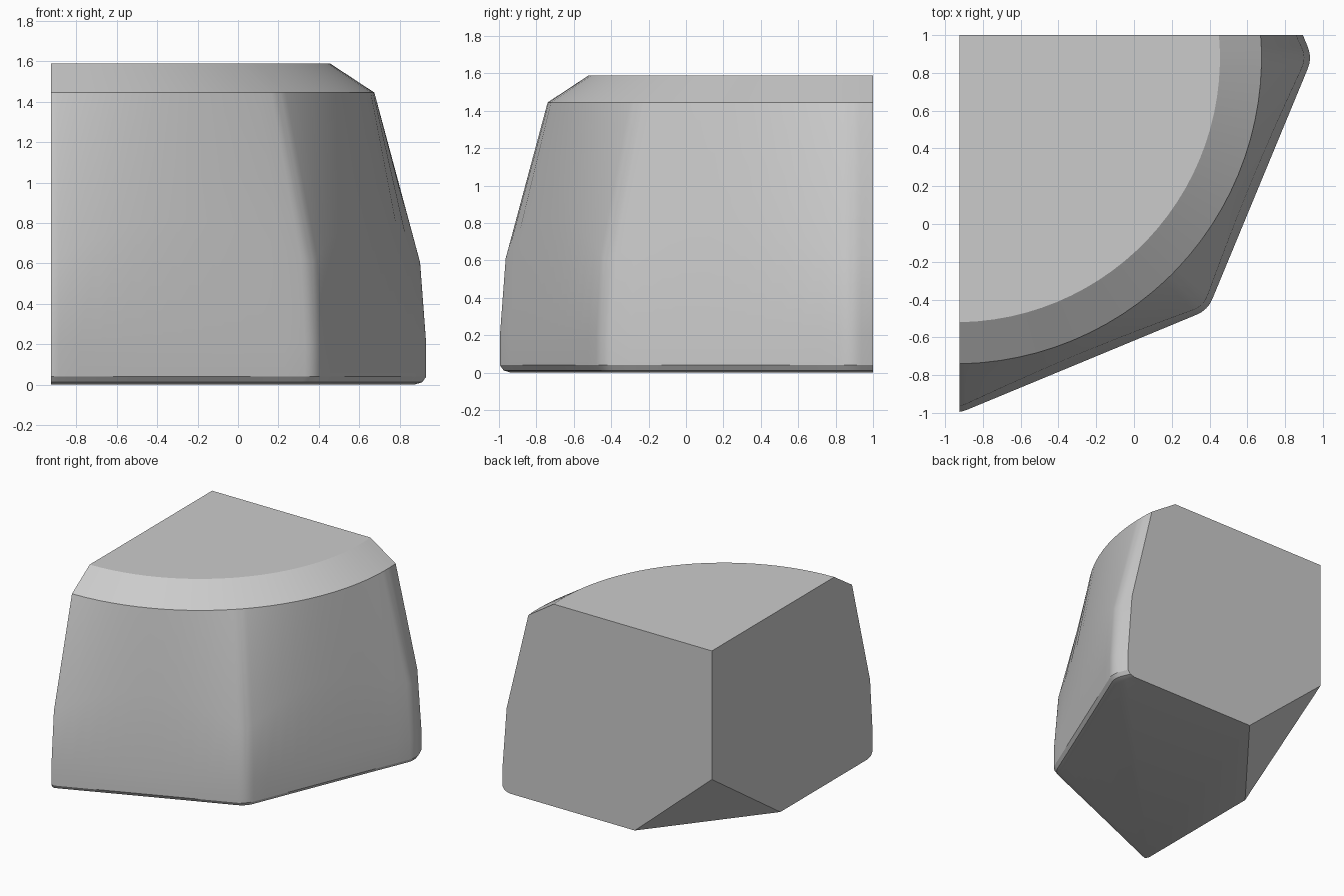
import bpy
import bmesh
import math
from mathutils import Vector

cube = bpy.data.objects.get("Cube")
if cube:
    bpy.data.objects.remove(cube)

AXIS = Vector((-0.945, 0.88, 0))   # axis of the eight-sided body
APOTHEM = 1.745
FILLET = 0.15                      # rounding of the upright corners
HALF = math.pi / 8


def octagon_radius(a):
    """Radius of the rounded octagon at angle a from a face centre."""
    corner = APOTHEM / math.cos(HALF)
    d = corner - FILLET / math.cos(HALF)
    b = HALF - abs(a)
    tangent = math.atan2(FILLET * math.sin(HALF), d + FILLET * math.cos(HALF))
    if b < tangent:
        return d * math.cos(b) + math.sqrt(FILLET ** 2 - (d * math.sin(b)) ** 2)
    return APOTHEM / math.cos(a)


def section(a):
    """Upright profile (radius, height), from the base to the round top."""
    r = octagon_radius(a)
    u = abs(math.tan(a) / math.tan(HALF))
    crease = 0.82 - 0.22 * u ** 1.8
    return [(r - 0.06, 0), (r - 0.02, 0.012), (r, 0.04), (r, 0.2),
            (r - 0.075 * (crease - 0.2), crease), (1.62, 1.445), (1.4, 1.59)]


# Loft the profile around the axis
half_steps = [0, 3.5, 7, 10.5, 14, 17.5, 20.7, 21.4, 22]
offsets = [-22.5] + [-s for s in half_steps[:0:-1]] + half_steps
bm = bmesh.new()
columns = []
for face in range(8):
    for off in offsets:
        a = math.radians(off)
        t = math.radians(22.5 + 45 * face) + a
        ray = Vector((math.cos(t), math.sin(t), 0))
        columns.append([bm.verts.new(AXIS + ray * r + Vector((0, 0, z)))
                        for r, z in section(a)])
for i, col in enumerate(columns):
    nxt = columns[(i + 1) % len(columns)]
    for k in range(len(col) - 1):
        bm.faces.new((col[k], nxt[k], nxt[k + 1], col[k + 1]))
bm.faces.new([c[-1] for c in columns])
bm.faces.new([c[0] for c in reversed(columns)])


def slice_off(point, normal):
    """Remove everything on the normal side of a plane and cap the cut."""
    res = bmesh.ops.bisect_plane(bm, geom=bm.verts[:] + bm.edges[:] + bm.faces[:],
                                 plane_co=point, plane_no=normal, clear_outer=True)
    cut = [e for e in res["geom_cut"] if isinstance(e, bmesh.types.BMEdge)]
    bmesh.ops.contextual_create(bm, geom=cut)


# Two flat upright cuts and the slanted cut under their shared corner
slice_off((-0.925, 0, 0), (-1, 0, 0))
slice_off((0, 1, 0), (0, 1, 0))
slice_off((-0.925, 1, 0.58), (-1 / 0.67, 1 / 0.85, -1 / 0.58))
bmesh.ops.recalc_face_normals(bm, faces=bm.faces[:])

mesh = bpy.data.meshes.new("quarter_block")
bm.to_mesh(mesh)
bm.free()
block = bpy.data.objects.new("quarter_block", mesh)
bpy.context.collection.objects.link(block)

# Plain grey material
grey = bpy.data.materials.new("light_grey")
grey.use_nodes = True
colour = (0.6, 0.6, 0.6, 1)
grey.diffuse_color = colour
grey.node_tree.nodes["Principled BSDF"].inputs["Base Color"].default_value = colour
mesh.materials.append(grey)

# Smooth sides with crisp cut edges
bpy.ops.object.select_all(action='DESELECT')
block.select_set(True)
bpy.context.view_layer.objects.active = block
bpy.ops.object.shade_smooth_by_angle(angle=math.radians(32))
